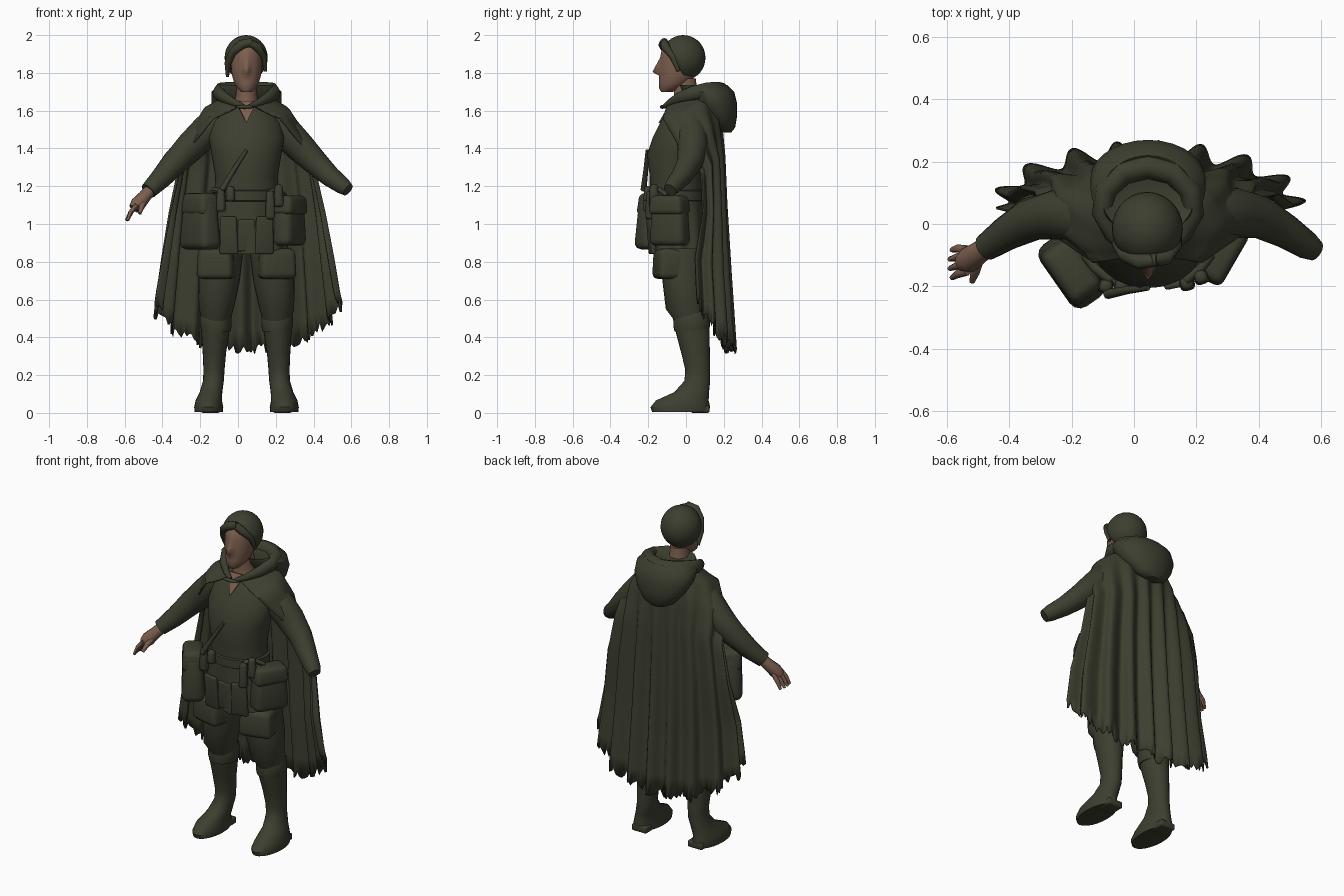
import bpy, bmesh, math, random
from mathutils import Vector, Matrix

if "Cube" in bpy.data.objects:
    bpy.data.objects.remove(bpy.data.objects["Cube"])

random.seed(4)
CX = 0.045                       # body centre line


def material(name, col):
    m = bpy.data.materials.new(name)
    m.diffuse_color = (*col, 1)
    m.use_nodes = True
    m.node_tree.nodes["Principled BSDF"].inputs["Base Color"].default_value = m.diffuse_color
    return m


GREEN = material("dark olive cloth", (0.046, 0.049, 0.029))
SKIN = material("tanned skin", (0.2, 0.112, 0.077))


def finish(name, bm, mat, angle=45):
    bmesh.ops.recalc_face_normals(bm, faces=bm.faces[:])
    me = bpy.data.meshes.new(name)
    bm.to_mesh(me)
    bm.free()
    me.materials.append(mat)
    ob = bpy.data.objects.new(name, me)
    bpy.context.collection.objects.link(ob)
    bpy.ops.object.select_all(action='DESELECT')
    ob.select_set(True)
    bpy.context.view_layer.objects.active = ob
    bpy.ops.object.shade_smooth_by_angle(angle=math.radians(angle))
    return ob


def skin_rings(name, rings, mat, closed=True, cap=True):
    """Join rows of points into a surface."""
    bm = bmesh.new()
    rows = [[bm.verts.new(p) for p in r] for r in rings]
    n = len(rows[0])
    for a, b in zip(rows, rows[1:]):
        for i in range(n if closed else n - 1):
            j = (i + 1) % n
            bm.faces.new((a[i], a[j], b[j], b[i]))
    if cap:
        bm.faces.new(rows[0])
        bm.faces.new(rows[-1])
    return finish(name, bm, mat)


def loft(name, secs, mat, n=24, pleat=None):
    """Stack of level ellipses (x, y, z, rx, ry); pleat(z) gives fold depth."""
    rings = []
    for x, y, z, rx, ry in secs:
        ring = []
        for i in range(n):
            a = math.tau * i / n
            k = 1 + (pleat(z) * math.cos(9 * a) if pleat else 0)
            ring.append((x + rx * k * math.cos(a), y + ry * k * math.sin(a), z))
        rings.append(ring)
    return skin_rings(name, rings, mat)


def tube(name, pts, mat, n=12, flat=1.0):
    """Round sweep through (x, y, z, r); flat scales the sideways radius."""
    P = [Vector(p[:3]) for p in pts]
    rings = []
    for i, p in enumerate(P):
        t = (P[min(i + 1, len(P) - 1)] - P[max(i - 1, 0)]).normalized()
        up = Vector((0, 0, 1)) if abs(t.z) < 0.95 else Vector((0, 1, 0))
        s = t.cross(up).normalized()
        u = s.cross(t)
        r = pts[i][3]
        rings.append([p + s * (r * flat * math.cos(math.tau * k / n)) +
                      u * (r * math.sin(math.tau * k / n)) for k in range(n)])
    return skin_rings(name, rings, mat)


def box(name, loc, size, rot=0, tilt=0, taper=1.0, bevel=0.02):
    bm = bmesh.new()
    bmesh.ops.create_cube(bm, size=1)
    for v in bm.verts:
        if v.co.z > 0:
            v.co.x *= taper
            v.co.y *= taper
    bm.transform(Matrix.Translation(loc) @ Matrix.Rotation(math.radians(rot), 4, 'Z') @
                 Matrix.Rotation(math.radians(tilt), 4, 'X') @ Matrix.Diagonal((*size, 1)))
    bmesh.ops.bevel(bm, geom=bm.edges[:], offset=bevel, segments=3, affect='EDGES', profile=.5)
    return finish(name, bm, GREEN)


def ball(name, loc, radii, mat, shape=None):
    bm = bmesh.new()
    bmesh.ops.create_uvsphere(bm, u_segments=28, v_segments=18, radius=1)
    bm.transform(Matrix.Translation(loc) @ Matrix.Diagonal((*radii, 1)))
    if shape:
        for v in bm.verts:
            shape(v.co)
    return finish(name, bm, mat, 60)


# Legs with boots, cuffs and thigh pockets
LEG = [(.2, -.03, .005, .075, .15), (.2, -.03, .03, .077, .158), (.2, -.02, .065, .07, .14),
       (.188, .03, .11, .06, .092), (.175, .06, .17, .055, .068), (.172, .062, .23, .056, .066),
       (.17, .05, .32, .062, .076), (.165, .035, .43, .075, .09), (.16, .02, .5, .078, .09),
       (.16, -.005, .55, .092, .102), (.145, -.01, .7, .11, .115), (.125, -.02, .87, .11, .125)]
for s, side in ((-1, "right"), (1, "left")):
    loft(side + "_leg", [(CX + s * x, y, z, a, b) for x, y, z, a, b in LEG], GREEN)
    loft(side + "_boot_cuff", [(CX + s * .162, .03, z, a, a + .014) for z, a in
                               ((.43, .077), (.46, .083), (.51, .083), (.53, .075))], GREEN)
    box(side + "_thigh_pocket", (CX + s * .155, -.08, .79), (.2, .17, .16), s * 14, 0, .92, .03)
    box(side + "_boot_heel", (CX + s * .19, .075, .02), (.1, .1, .04), 0, 0, 1, .01)

# Tunic with a pleated skirt
loft("tunic", [(CX, -.04, .84, .215, .15), (CX, -.04, .92, .205, .155), (CX, -.045, 1.03, .19, .152),
               (CX, -.05, 1.15, .17, .142), (CX, -.05, 1.25, .165, .142), (CX, -.05, 1.37, .185, .155),
               (CX, -.03, 1.46, .2, .145), (CX, -.01, 1.54, .18, .125), (CX, .005, 1.6, .13, .1),
               (CX, .015, 1.65, .07, .065)], GREEN, 72, lambda z: max(0, 1.12 - z) * .2)
loft("belt", [(CX, -.05, z, .172 + d, .145 + d) for z, d in
              ((1.12, 0), (1.125, .008), (1.175, .008), (1.18, -.004))], GREEN, 32)
for i, x in enumerate((-.05, .045, .14)):
    box(f"skirt_panel_{i}", (x, -.185, .94), (.1, .025, .2 - .03 * (i % 2)), (i - 1) * 12, 5, .9, .01)

# Arms, one ending in a closed sleeve
tube("right_arm", [(-.08, .02, 1.56, .07), (-.16, .025, 1.5, .085), (-.25, .03, 1.41, .08),
                   (-.33, .015, 1.33, .07), (-.41, -.03, 1.24, .056), (-.475, -.075, 1.175, .044)], GREEN, 16)
tube("left_arm", [(.17, .02, 1.56, .07), (.25, .03, 1.49, .085), (.33, .035, 1.405, .08),
                  (.41, .02, 1.325, .068), (.49, -.025, 1.25, .055), (.557, -.07, 1.2, .045),
                  (.582, -.085, 1.18, .035)], GREEN, 16)

# Hand
tube("palm", [(-.455, -.065, 1.19, .032), (-.495, -.09, 1.145, .034), (-.53, -.115, 1.105, .04),
              (-.55, -.125, 1.08, .03)], SKIN, 12, 1.05)
for i in range(4):
    d = (i - 1.5) * .023
    tube(f"finger_{i}", [(-.535, -.117 + d, 1.1, .014), (-.567, -.12 + d * 1.2, 1.063, .013),
                         (-.595 + abs(d) * .3, -.128 + d * 1.3, 1.018, .008)], SKIN, 8)
tube("thumb", [(-.5, -.115, 1.12, .018), (-.51, -.155, 1.09, .015), (-.52, -.185, 1.055, .009)], SKIN, 8)

# Head with the nose drawn out of the face, neck and open collar
FACE = [(CX, -.1, 1.7, .028, .032), (CX, -.085, 1.72, .05, .058), (CX, -.06, 1.75, .066, .084),
        (CX, -.047, 1.785, .076, .095), (CX, -.045, 1.805, .079, .098), (CX, -.042, 1.835, .081, .098),
        (CX, -.035, 1.88, .083, .1), (CX, -.025, 1.93, .078, .102), (CX, -.01, 1.965, .05, .07)]
face = loft("face", FACE, SKIN, 48)
for v in face.data.vertices:
    side = max(0, 1 - abs(v.co.x - CX) / .028)
    lift = (v.co.z - 1.785) / .02 if v.co.z < 1.805 else (1.885 - v.co.z) / .08
    if v.co.y < -.09 and lift > 0:
        v.co.y -= .035 * side * lift
loft("neck", [(CX, .01, 1.58, .085, .09), (CX, .005, 1.64, .066, .072), (CX, 0, 1.68, .056, .062),
              (CX, -.01, 1.77, .054, .062)], SKIN)
skin_rings("open_collar", [[(CX - .055, -.08, 1.65), (CX + .055, -.08, 1.65), (CX, -.146, 1.535)],
                           [(CX - .055, -.03, 1.63), (CX + .055, -.03, 1.63), (CX, -.08, 1.54)]], SKIN)


# Hair swept back from the face
def hairline(c):
    if c.z < 1.945:
        c.y = max(c.y, -.115 + (1.945 - c.z) * .65)


ball("hair", (CX - .002, -.015, 1.88), (.114, .118, .12), GREEN, hairline)
tube("fringe_right", [(.075, -.115, 1.965, .02), (.02, -.12, 1.95, .026), (-.028, -.1, 1.91, .022),
                      (-.054, -.065, 1.85, .018), (-.056, -.04, 1.78, .008)], GREEN)
tube("fringe_left", [(.05, -.115, 1.965, .02), (.1, -.11, 1.94, .024), (.138, -.07, 1.885, .017),
                     (.146, -.04, 1.81, .009)], GREEN)

# Cloak rows: spread angle, half width, edge y, back y, edge z, back z, fold depth
ROWS = [(160, .11, -.1, .09, 1.63, 1.71, 0), (130, .23, -.125, .16, 1.56, 1.66, .002),
        (113, .315, -.045, .185, 1.42, 1.54, .007), (98, .355, .075, .195, 1.27, 1.36, .014),
        (95, .4, .085, .2, 1.05, 1.1, .02), (92, .44, .045, .215, .82, .75, .027),
        (90, .48, .055, .24, .59, .34, .03)]
COLS, SUB = 140, 4
grid = []
for k in range((len(ROWS) - 1) * SUB + 1):
    i = min(k // SUB, len(ROWS) - 2)
    f = k / SUB - i
    A, W, ye, yb, ze, zb, d = [a + (b - a) * f for a, b in zip(ROWS[i], ROWS[i + 1])]
    last = k == (len(ROWS) - 1) * SUB
    row = []
    for c in range(COLS + 1):
        u = 2 * c / COLS - 1
        th = math.radians(A) * u
        t = (1 - math.cos(th)) / (1 - math.cos(math.radians(A)))
        fold = d * math.sin(30 * u + 1.5 * math.sin(5 * u))
        z = zb + (ze - zb) * t + (random.uniform(-.03, .025) if last else 0)
        row.append((CX + (W + fold) * math.sin(th), yb + (ye - yb) * t + fold * math.cos(th), z))
    grid.append(row)
cloak = skin_rings("cloak", grid, GREEN, closed=False, cap=False)
mod = cloak.modifiers.new("thickness", 'SOLIDIFY')
mod.thickness = .008

# Lowered hood: rolled rim around the neck and a hanging bag behind
half = [(.015, -.115, 1.622, .012), (.065, -.085, 1.642, .02), (.115, -.035, 1.668, .03),
        (.148, .035, 1.692, .038), (.135, .11, 1.705, .044), (.08, .165, 1.705, .048)]
rim = [(CX - x, y, z, r) for x, y, z, r in half] + [(CX, .185, 1.7, .05)] + \
      [(CX + x, y, z, r) for x, y, z, r in reversed(half)]
tube("hood_rim", rim, GREEN, 12, .85)
loft("hood_bag", [(CX, .21, 1.485, .05, .03), (CX, .2, 1.51, .1, .06), (CX, .175, 1.57, .15, .095),
                  (CX, .145, 1.64, .185, .125), (CX, .115, 1.7, .185, .14), (CX, .09, 1.735, .15, .13),
                  (CX, .09, 1.71, .11, .1)], GREEN, 28)
ball("clasp", (CX - .01, -.125, 1.62), (.05, .014, .01), GREEN)

# Side bags with flaps, small pouches, straps and a sheathed knife
box("right_bag", (-.2, -.15, 1.0), (.25, .135, .27), -55, 0, .8, .04)
box("right_bag_flap", (-.2, -.15, 1.105), (.215, .13, .12), -55, 0, .86, .03)
box("left_bag", (.27, -.085, 1.01), (.21, .12, .25), 60, 0, .86, .035)
box("left_bag_flap", (.272, -.088, 1.1), (.205, .128, .1), 60, 0, .9, .025)
for i, (x, y, z, h) in enumerate([(-.09, -.2, 1.13, .13), (-.04, -.2, 1.16, .08),
                                  (.17, -.19, 1.1, .15), (.215, -.17, 1.15, .12)]):
    box(f"belt_pouch_{i}", (x, y, z), (.05, .05, h), (x - CX) * 120, 0, .8, .016)
tube("knife", [(-.085, -.225, 1.18, .016), (-.02, -.212, 1.29, .013), (.045, -.205, 1.39, .009)], GREEN, 8)
for s in (-1, 1):
    tube(f"bag_strap_{s}", [(CX + s * .12, -.18, 1.17, .016), (CX + s * .17, -.14, 1.18, .016),
                            (CX + s * .2, -.1, 1.15, .016)], GREEN, 8)
